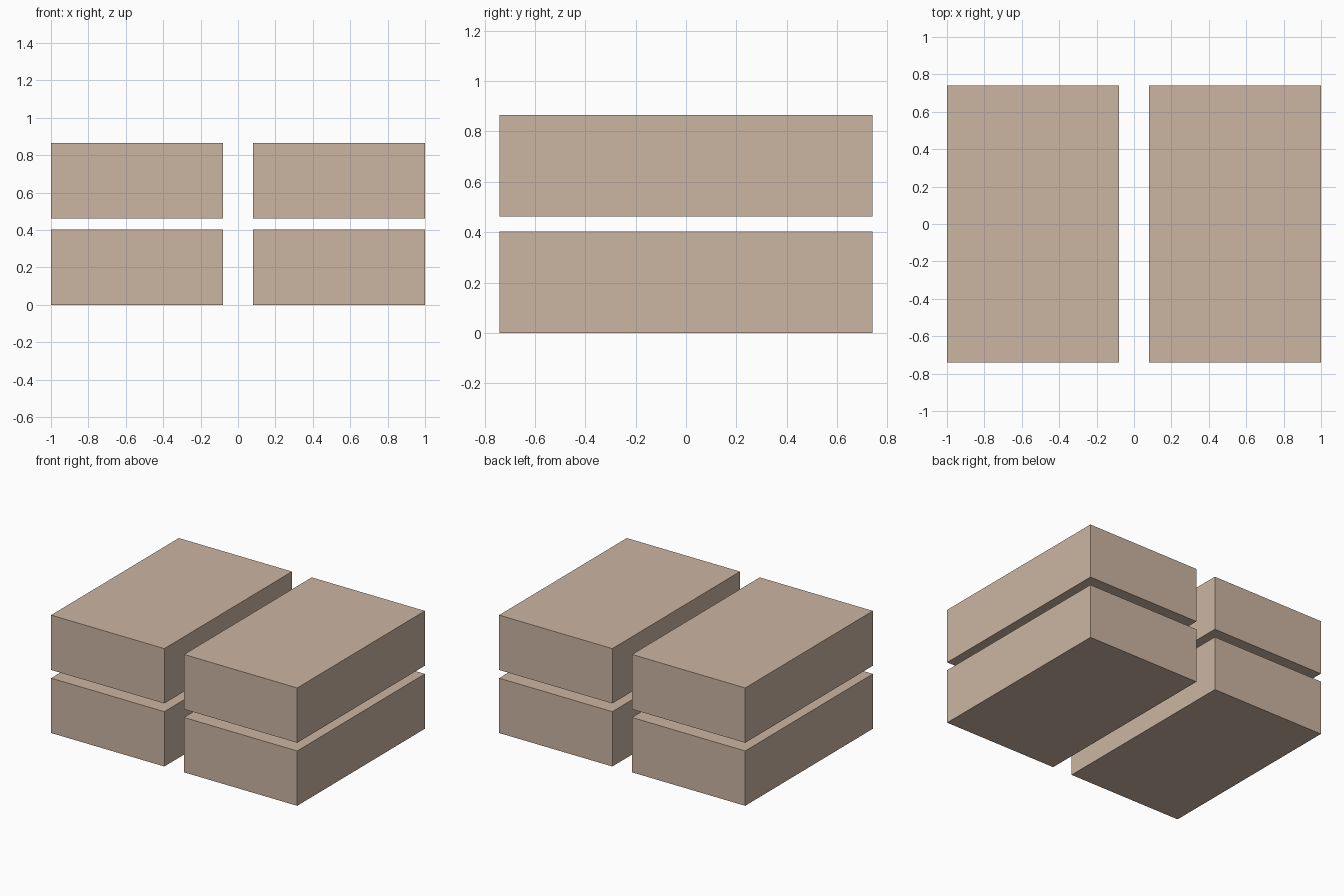
import bpy

if "Cube" in bpy.data.objects:
    bpy.data.objects.remove(bpy.data.objects["Cube"])

W, D, H = 0.92, 1.482, 0.403   # size of one block
X_CENTRE = 0.54                # leaves a 0.16 gap in the middle
LEVELS = {"lower": 0.0, "upper": 0.463}

tan = bpy.data.materials.new("tan_cardboard")
tan.diffuse_color = (0.60, 0.46, 0.36, 1.0)
tan.use_nodes = True
tan.node_tree.nodes["Principled BSDF"].inputs["Base Color"].default_value = tan.diffuse_color


def block(name, x, z):
    """Plain sharp-edged box whose underside is at height z."""
    bpy.ops.mesh.primitive_cube_add(size=1, location=(x, 0, z + H / 2))
    ob = bpy.context.object
    ob.name = name
    ob.scale = (W, D, H)
    bpy.ops.object.transform_apply(location=False, rotation=False, scale=True)
    ob.data.materials.append(tan)


# Two stacks of two boxes, side by side
for level, z in LEVELS.items():
    for side, sign in (("left", -1), ("right", 1)):
        block(f"{level}_{side}_box", sign * X_CENTRE, z)
